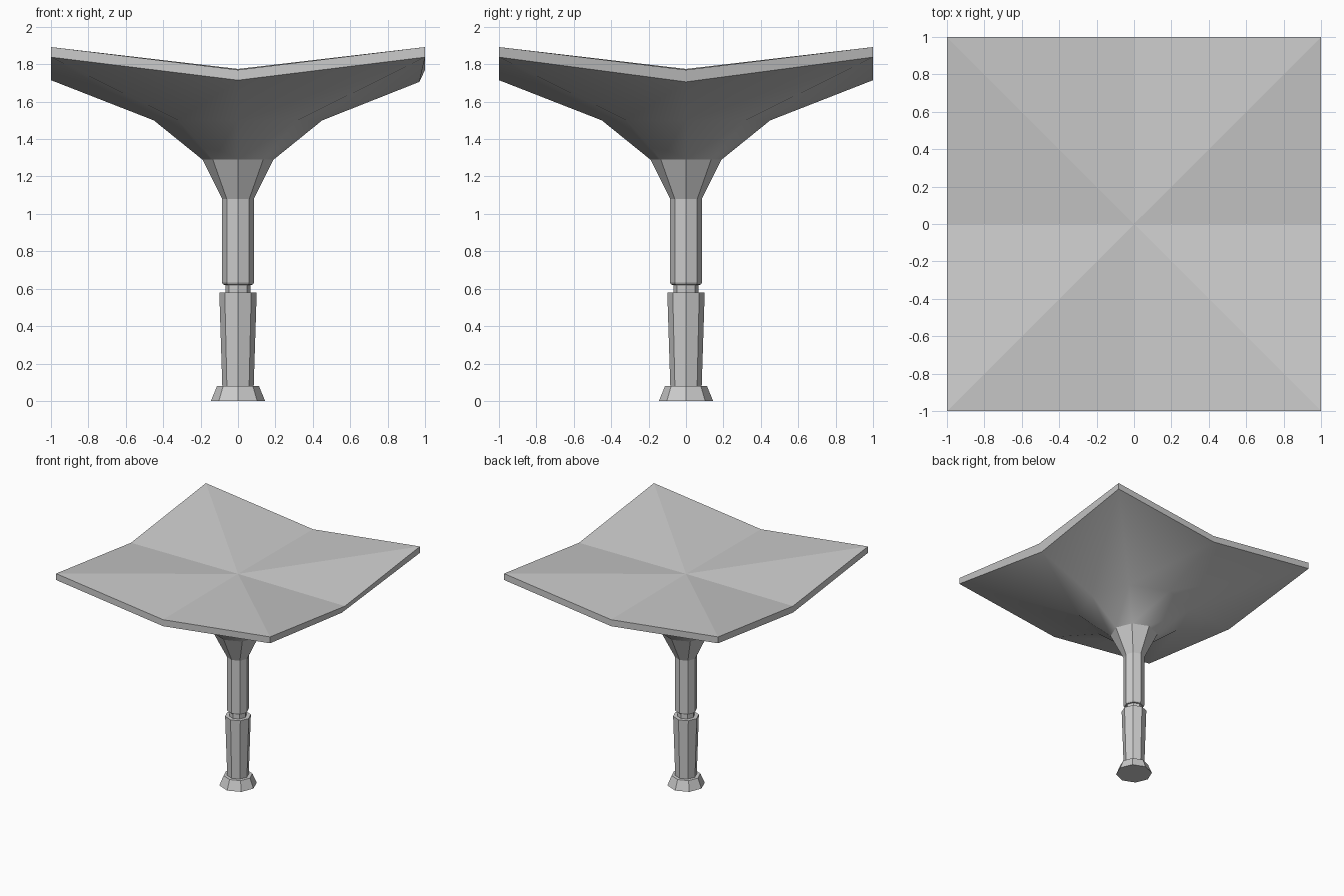
import bpy, bmesh
from math import cos, sin, pi

if "Cube" in bpy.data.objects:
    bpy.data.objects.remove(bpy.data.objects["Cube"])


def ring(bm, r, z):
    return [bm.verts.new((r * cos(i * pi / 4), r * sin(i * pi / 4), z)) for i in range(8)]


def square_ring(bm, mid_z, corner_z):
    # eight points round the square: edge middles are even, corners are odd
    pts = []
    for i in range(8):
        x, y = round(cos(i * pi / 4) * 1.2), round(sin(i * pi / 4) * 1.2)
        pts.append(bm.verts.new((x, y, corner_z if i % 2 else mid_z)))
    return pts


def bridge(bm, a, b, smooth=False):
    for i in range(8):
        j = (i + 1) % 8
        bm.faces.new((a[i], a[j], b[j], b[i])).smooth = smooth


def finish(name, bm):
    bmesh.ops.recalc_face_normals(bm, faces=bm.faces)
    me = bpy.data.meshes.new(name)
    bm.to_mesh(me)
    bm.free()
    bpy.context.collection.objects.link(bpy.data.objects.new(name, me))


def octagon_stack(bm, profile):
    rings = [ring(bm, r, z) for r, z in profile]
    bm.faces.new(rings[0])
    for a, b in zip(rings, rings[1:]):
        bridge(bm, a, b)
    return rings[-1]


# Foot, lower post, neck, upper post and flared canopy in one shell
bm = bmesh.new()
neck = octagon_stack(bm, [(0.145, 0), (0.112, 0.08), (0.084, 0.08), (0.10, 0.58),
                          (0.068, 0.58), (0.068, 0.62), (0.079, 0.622), (0.085, 0.632),
                          (0.085, 1.08), (0.19, 1.29)])

# Smooth canopy underside
flare = ring(bm, 0.45, 1.5)
rim_low = square_ring(bm, 1.715, 1.838)
rim_low[0].co = (0.97, 0, 1.706)
bridge(bm, neck, flare, True)
bridge(bm, flare, rim_low, True)

# Rim band and folded top
rim_high = square_ring(bm, 1.77, 1.892)
bridge(bm, rim_low, rim_high)
centre = bm.verts.new((0, 0, 1.775))
for i in range(8):
    bm.faces.new((rim_high[i], rim_high[(i + 1) % 8], centre))
finish("column_canopy", bm)
